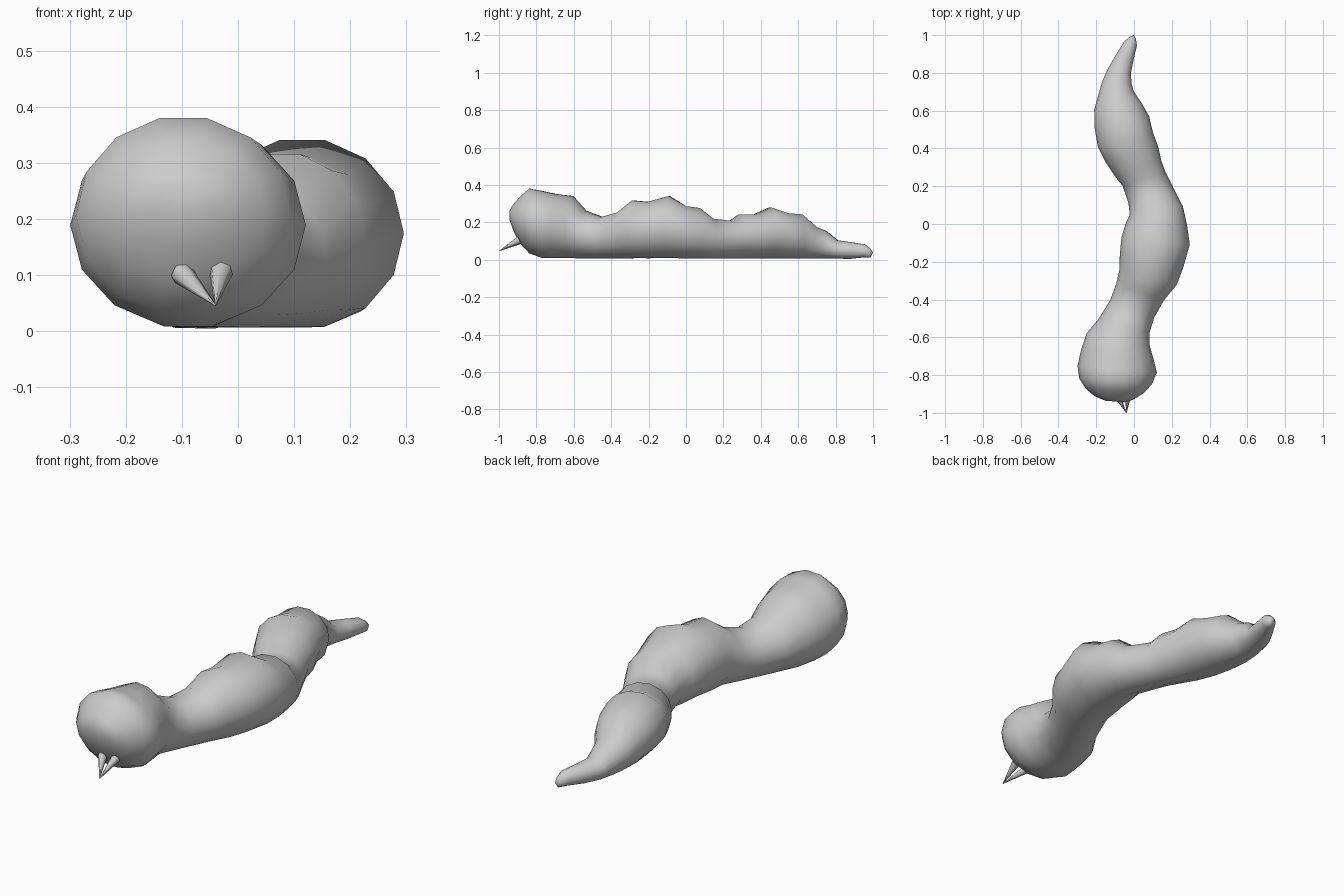
import bpy, bmesh, math
from mathutils import Vector

if "Cube" in bpy.data.objects:
    bpy.data.objects.remove(bpy.data.objects["Cube"])

SIDES = 14


def finish(name, bm):
    bmesh.ops.recalc_face_normals(bm, faces=bm.faces[:])
    me = bpy.data.meshes.new(name)
    bm.to_mesh(me)
    bm.free()
    for p in me.polygons:
        p.use_smooth = True
    ob = bpy.data.objects.new(name, me)
    bpy.context.collection.objects.link(ob)
    return ob


# Head rings: y, left x, right x, bottom z, top z
head = [
    (-0.94, -0.15, -0.045, 0.205, 0.27),
    (-0.92, -0.21, 0.0, 0.15, 0.30),
    (-0.885, -0.255, 0.05, 0.085, 0.34),
    (-0.835, -0.29, 0.095, 0.03, 0.384),
    (-0.77, -0.30, 0.122, 0.006, 0.372),
]
# Body rings resting on the ground: y, left x, right x, top z
body = [
    (-0.70, -0.285, 0.108, 0.356), (-0.61, -0.255, 0.088, 0.345),
    (-0.54, -0.195, 0.09, 0.265), (-0.45, -0.14, 0.12, 0.23),
    (-0.36, -0.105, 0.17, 0.255), (-0.28, -0.085, 0.235, 0.32),
    (-0.20, -0.08, 0.265, 0.313), (-0.09, -0.068, 0.297, 0.345),
    (0.0, -0.045, 0.28, 0.29), (0.07, -0.025, 0.262, 0.28),
    (0.14, -0.035, 0.225, 0.222), (0.24, -0.07, 0.175, 0.21),
    (0.29, -0.108, 0.157, 0.245), (0.37, -0.16, 0.137, 0.245),
    (0.45, -0.20, 0.107, 0.282), (0.54, -0.213, 0.085, 0.252),
    (0.62, -0.212, 0.045, 0.245), (0.70, -0.185, -0.002, 0.176),
    (0.75, -0.168, -0.012, 0.155), (0.81, -0.14, -0.014, 0.105),
    (0.88, -0.10, 0.0, 0.095), (0.955, -0.055, 0.018, 0.083),
    (0.985, -0.025, 0.012, 0.06),
]
rings = head + [(y, l, r, 0.004 if y < 0.95 else 0.012, t) for y, l, r, t in body]
mids = [Vector(((l + r) / 2, y)) for y, l, r, b, t in rings]

# Body: winding loft with each ring turned square to the path
bm = bmesh.new()
loops = []
for i, (y, l, r, b, t) in enumerate(rings):
    d = (mids[min(i + 2, len(mids) - 1)] - mids[max(i - 2, 0)]).normalized()
    if i < 5:
        d = Vector((0.1, 1)).normalized()
    w = (r - l) / 2
    loop = []
    for k in range(SIDES):
        a = 2 * math.pi * k / SIDES
        u = w * math.cos(a)
        loop.append(bm.verts.new((mids[i].x + u * d.y, y - u * d.x * 0.8,
                                  (b + t) / 2 + (t - b) / 2 * math.sin(a))))
    loops.append(loop)
for p, q in zip(loops, loops[1:]):
    for k in range(SIDES):
        n = (k + 1) % SIDES
        bm.faces.new((p[k], p[n], q[n], q[k]))
# Rounded front cap and pointed tail tip
bm.faces.new(loops[0])
tip = bm.verts.new((0.0, 1.0, 0.038))
for k in range(SIDES):
    bm.faces.new((loops[-1][k], loops[-1][(k + 1) % SIDES], tip))
finish("grub_body", bm)

# Fangs: two slim cones meeting at one point below the face
point = Vector((-0.04, -1.0, 0.046))
for name, base in (("left_fang", Vector((-0.1, -0.89, 0.103))),
                   ("right_fang", Vector((-0.03, -0.89, 0.105)))):
    axis = point - base
    bm = bmesh.new()
    bmesh.ops.create_cone(bm, cap_ends=True, segments=7, radius1=0.021,
                          radius2=0.001, depth=axis.length)
    rot = axis.to_track_quat('Z', 'Y').to_matrix().to_4x4()
    bmesh.ops.transform(bm, matrix=rot, verts=bm.verts[:])
    bmesh.ops.translate(bm, vec=(base + point) / 2, verts=bm.verts[:])
    fang = finish(name, bm)
    for p in fang.data.polygons:
        p.use_smooth = len(p.vertices) == 4
